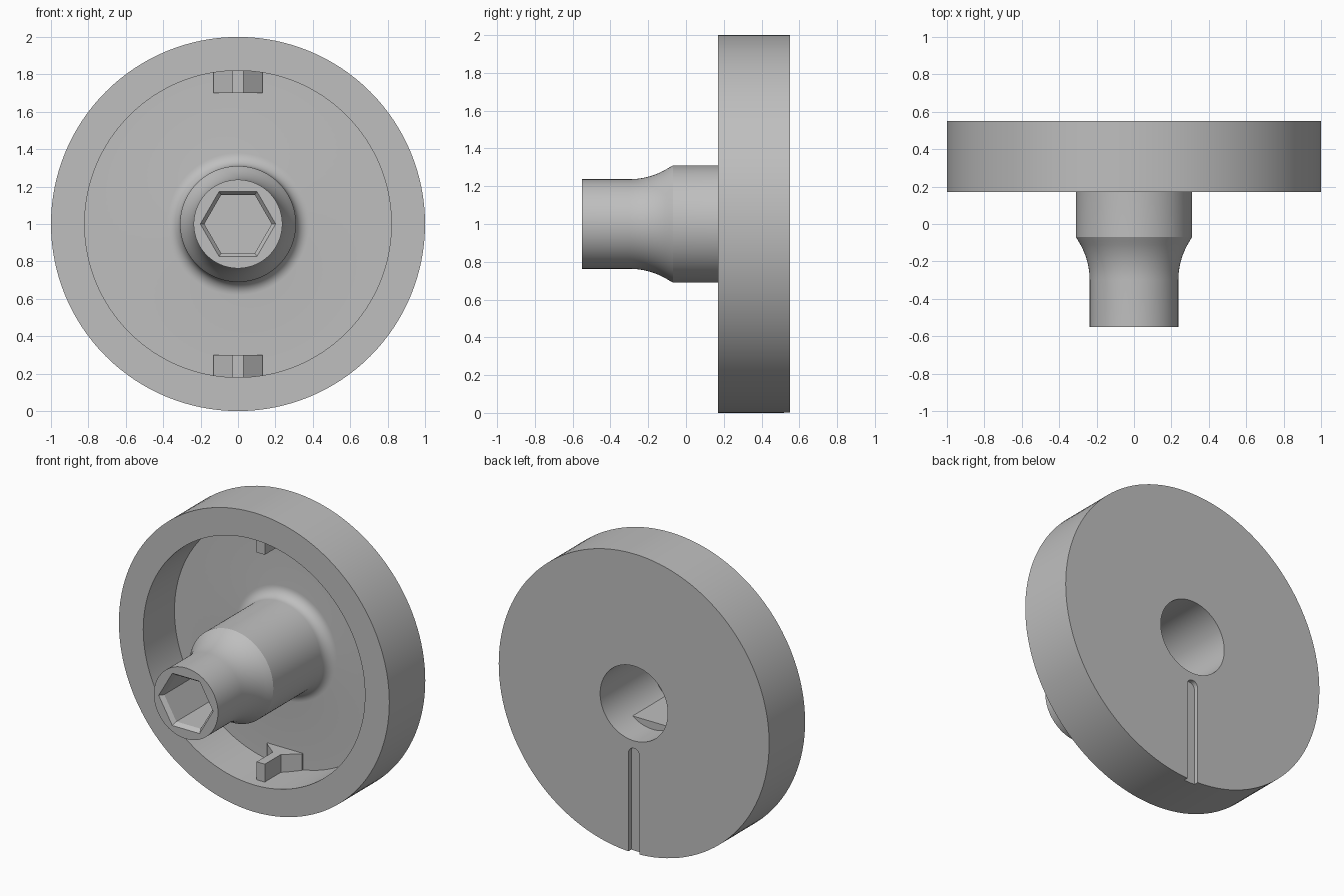
import bpy, bmesh, math
from mathutils import Vector

if "Cube" in bpy.data.objects:
    bpy.data.objects.remove(bpy.data.objects["Cube"])

grey = bpy.data.materials.new("plain_grey")
grey.diffuse_color = (0.52, 0.52, 0.52, 1)
grey.use_nodes = True
grey.node_tree.nodes["Principled BSDF"].inputs["Base Color"].default_value = grey.diffuse_color
CZ = 1.0  # height of the wheel axis


def finish(name, bm):
    bmesh.ops.remove_doubles(bm, verts=bm.verts[:], dist=1e-5)
    bmesh.ops.recalc_face_normals(bm, faces=bm.faces[:])
    me = bpy.data.meshes.new(name)
    bm.to_mesh(me)
    bm.free()
    me.materials.append(grey)
    ob = bpy.data.objects.new(name, me)
    bpy.context.collection.objects.link(ob)
    return ob


def loft(name, rings):
    """Closed solid through matching rings of 3D points."""
    bm = bmesh.new()
    vs = [[bm.verts.new(p) for p in ring] for ring in rings]
    n = len(vs[0])
    for a, b in zip(vs, vs[1:]):
        for i in range(n):
            bm.faces.new((a[i], a[(i + 1) % n], b[(i + 1) % n], b[i]))
    bm.faces.new(vs[0])
    bm.faces.new(vs[-1])
    return finish(name, bm)


def activate(ob):
    bpy.ops.object.select_all(action='DESELECT')
    ob.select_set(True)
    bpy.context.view_layer.objects.active = ob


def cut(ob, cutter):
    mod = ob.modifiers.new("cut", 'BOOLEAN')
    mod.operation, mod.solver, mod.object = 'DIFFERENCE', 'EXACT', cutter
    activate(ob)
    bpy.ops.object.modifier_apply(modifier=mod.name)
    bpy.data.objects.remove(cutter)


# Wheel and hub: one (radius, y) profile turned round the axis
profile = [(0, -0.55), (0.237, -0.55)]
R = 0.39                                    # concave neck
end = math.asin(0.23 / R)
for i in range(11):
    a = end * i / 10
    profile.append((0.237 + R * (1 - math.cos(a)), -0.30 + R * math.sin(a)))
profile[-1] = (0.31, -0.07)
F = 0.07                                    # fillet at the recess floor
for i in range(9):
    a = math.pi / 2 * i / 8
    profile.append((0.31 + F * (1 - math.cos(a)), 0.50 - F + F * math.sin(a)))
profile += [(0.82, 0.50), (0.82, 0.17), (1, 0.17), (1, 0.55),
            (0.25, 0.55), (0.25, 0), (0, 0)]

bm = bmesh.new()
pv = [bm.verts.new((r, y, CZ)) for r, y in profile]
pe = [bm.edges.new(p) for p in zip(pv, pv[1:])]
bmesh.ops.spin(bm, geom=pv + pe, cent=(0, 0, CZ), axis=(0, 1, 0),
               angle=2 * math.pi, steps=128, use_duplicate=False)
wheel = finish("wheel_and_hub", bm)


# Chamfered hexagonal socket in the hub end
def hexagon(r, y):
    return [(r * math.cos(k * math.pi / 3), y, CZ + r * math.sin(k * math.pi / 3))
            for k in range(6)]


cut(wheel, loft("socket_cutter", [hexagon(0.217, -0.57), hexagon(0.18, -0.522),
                                  hexagon(0.18, -0.12)]))

# Round-ended slot on the back face
w, top = 0.04, 0.66
outline = [(-w, -0.1), (w, -0.1)] + [
    (w * math.cos(math.pi * i / 12), top + w * math.sin(math.pi * i / 12))
    for i in range(13)]
cut(wheel, loft("slot_cutter", [[(x, y, z) for x, z in outline] for y in (0.52, 0.6)]))
activate(wheel)
bpy.ops.object.shade_smooth_by_angle(angle=math.radians(25))

# Flat along the bottom of the rear bore
half = math.acos(0.20 / 0.252)
arc = [(0.252 * math.sin(half * t / 8), CZ - 0.252 * math.cos(half * t / 8))
       for t in range(-8, 9)]
loft("bore_flat", [[(x, y, z) for x, z in arc] for y in (-0.005, 0.35)])

# Flared catches inside the rim, bottom and top
side = [(0.03, 0.24), (0.03, 0.41), (0.13, 0.49), (0.13, 0.505)]
plan = side + [(-x, y) for x, y in reversed(side)]
for name, s in (("lower_catch", -1), ("upper_catch", 1)):
    loft(name, [[(x, y, CZ + s * r) for x, y in plan] for r in (0.70, 0.825)])
